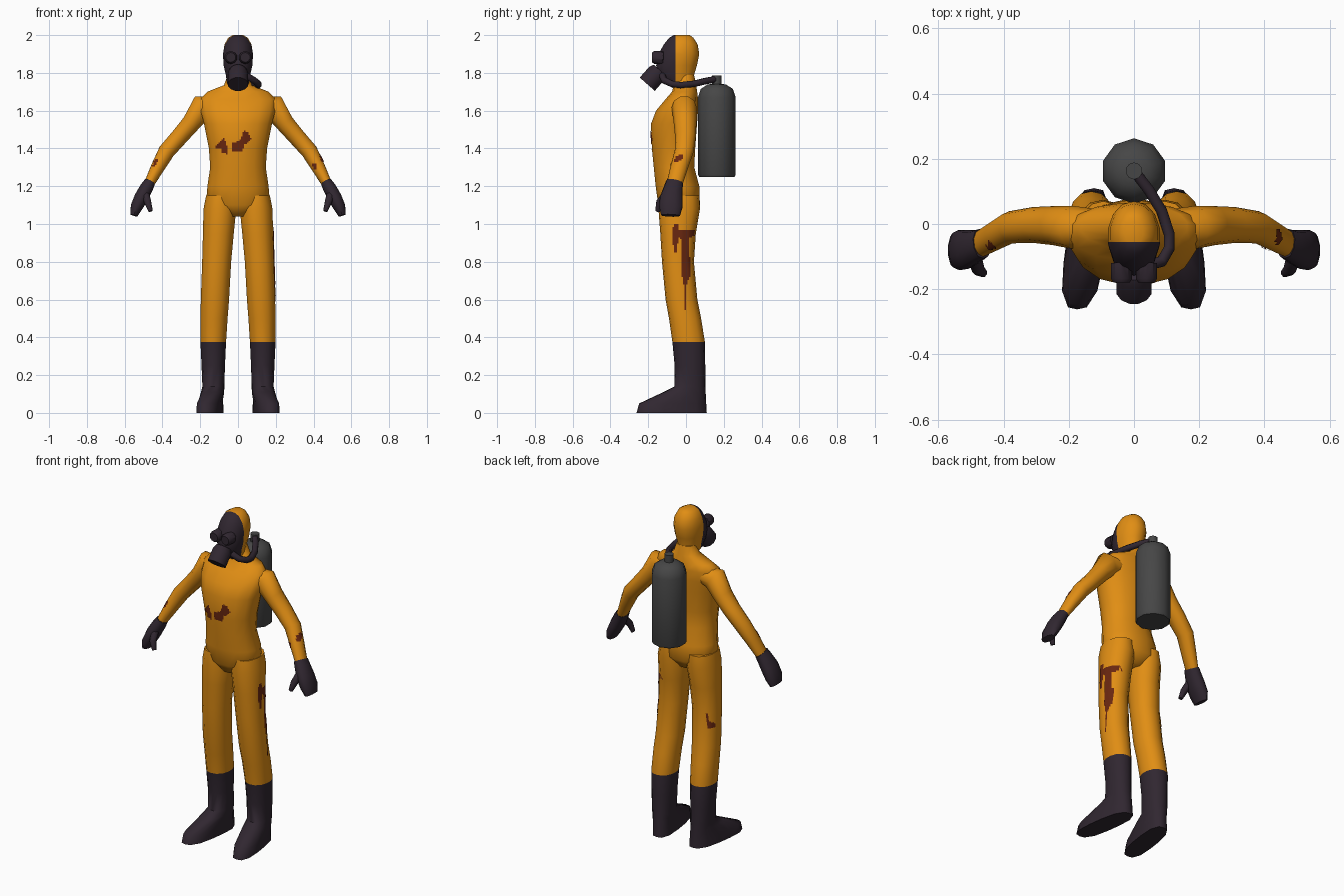
import bpy, bmesh, math
from mathutils import Vector

if "Cube" in bpy.data.objects:
    bpy.data.objects.remove(bpy.data.objects["Cube"])

def mat(name, rgb):
    m = bpy.data.materials.new(name)
    m.diffuse_color = (*rgb, 1)
    m.use_nodes = True
    m.node_tree.nodes["Principled BSDF"].inputs["Base Color"].default_value = m.diffuse_color
    return m

ORANGE = mat("orange suit", (0.75, 0.27, 0.007))
DARK = mat("dark rubber", (0.03, 0.02, 0.03))
GREY = mat("grey metal", (0.062, 0.062, 0.062))
STAIN = mat("rusty stain", (0.14, 0.02, 0.005))
Y, Z = Vector((0, 1, 0)), Vector((0, 0, 1))

def finish(bm, name, mats, rule=None, angle=50):
    bmesh.ops.recalc_face_normals(bm, faces=bm.faces)
    if rule:
        for f in bm.faces:
            f.material_index = rule(f.calc_center_median())
    me = bpy.data.meshes.new(name)
    bm.to_mesh(me)
    bm.free()
    for m in mats:
        me.materials.append(m)
    ob = bpy.data.objects.new(name, me)
    bpy.context.collection.objects.link(ob)
    if angle:
        bpy.ops.object.select_all(action='DESELECT')
        ob.select_set(True)
        bpy.context.view_layer.objects.active = ob
        bpy.ops.object.shade_smooth_by_angle(angle=math.radians(angle))
    return ob

def loft(rings, n=12, d=None, ref=Y, power=2.0, shear=None, flip=1):
    """Skin of superellipse rings (centre, a, b); b lies along ref, a across it."""
    bm = bmesh.new()
    cs = [Vector(r[0]) for r in rings]
    loops = []
    for i, (c, a, b) in enumerate(rings):
        t = d or (cs[min(i + 1, len(cs) - 1)] - cs[max(i - 1, 0)])
        t = Vector(t).normalized()
        v = (ref - t * ref.dot(t)).normalized()
        u = v.cross(t)
        loop = []
        for k in range(n):
            w = 2 * math.pi * (k + 0.5) / n
            p = power[i] if isinstance(power, list) else power
            co, si = math.cos(w), math.sin(w)
            s = (abs(co) ** p + abs(si) ** p) ** (-1 / p)
            q = cs[i] + u * (a * co * s) + v * (b * si * s)
            if shear:
                q.x -= shear[i] * q.y
            q.x *= flip
            loop.append(bm.verts.new(q))
        loops.append(loop)
    for A, B in zip(loops, loops[1:]):
        for k in range(n):
            bm.faces.new((A[k], A[(k + 1) % n], B[(k + 1) % n], B[k]))
    bm.faces.new(loops[0])
    bm.faces.new(loops[-1])
    return bm

def stack(rows):
    """Rows of (z, x centre, half width, y front, y back) as rings."""
    return [((x, (y0 + y1) / 2, z), hx, (y1 - y0) / 2) for z, x, hx, y0, y1 in rows]

# torso
torso = stack([(1.04, 0, .06, -.11, .03), (1.10, 0, .172, -.148, .075), (1.20, 0, .164, -.162, .072),
               (1.30, 0, .149, -.172, .045), (1.40, 0, .156, -.182, .05), (1.53, 0, .182, -.187, .06),
               (1.60, 0, .20, -.16, .065), (1.66, 0, .205, -.11, .065), (1.70, 0, .165, -.075, .06),
               (1.735, 0, .075, -.065, .055), (1.79, 0, .055, -.05, .043)])
finish(loft(torso, 16, d=Z, power=2.2), "torso", [ORANGE], angle=70)

# head: hood behind, mask in front of a clean cut
head = stack([(1.72, 0, .05, -.07, .045), (1.75, 0, .06, -.125, .043), (1.79, 0, .066, -.152, .043),
              (1.84, 0, .078, -.158, .058), (1.90, 0, .081, -.145, .07), (1.95, 0, .073, -.118, .062),
              (1.985, 0, .054, -.09, .04), (2.0, 0, .028, -.065, .02)])
bm = loft(head, 14, d=Z, power=2.1)
bmesh.ops.bisect_plane(bm, geom=bm.verts[:] + bm.edges[:] + bm.faces[:],
                       plane_co=(0, -.056, 0), plane_no=(0, 1, 0))
finish(bm, "hood_and_mask", [ORANGE, DARK], lambda c: int(c.y < -.056), 60)

# mask filter canister
axis = Vector((0, -.66, -.75))
c = Vector((0, -.205, 1.74))
finish(loft([(c - axis * .1, .045, .045), (c - axis * .075, .055, .055), (c, .055, .055)],
            12, d=axis, ref=Vector((1, 0, 0))), "filter_canister", [DARK], angle=35)

# air hose
path = [(.045, -.125, 1.785), (.085, -.115, 1.76), (.108, -.075, 1.742), (.108, -.03, 1.735),
        (.085, .04, 1.742), (.045, .105, 1.757), (0, .163, 1.768)]
finish(loft([(p, .018, .018) for p in path], 8, ref=Z), "air_hose", [DARK])

# air tank with domed top and valve
tank = [(1.25, .094), (1.262, .1), (1.67, .1), (1.715, .085), (1.738, .05), (1.742, .026), (1.786, .026)]
finish(loft([((0, .163, z), r, r) for z, r in tank], 10, d=Z), "air_tank", [GREY], angle=40)

for side, s in (("left", -1), ("right", 1)):
    # goggle eyepiece
    finish(loft([((.038, -.12, 1.88), .034, .034), ((.038, -.168, 1.882), .034, .034),
                 ((.038, -.18, 1.882), .026, .026)], 10, ref=Z, flip=s),
           side + "_eyepiece", [DARK], angle=35)

    # leg running into a tall boot, toes turned slightly out
    leg = stack([(1.15, .095, .075, -.14, .07), (1.08, .096, .088, -.146, .074), (.95, .104, .083, -.136, .052),
                 (.80, .113, .078, -.127, .042), (.60, .122, .076, -.108, .06), (.50, .127, .073, -.09, .08),
                 (.375, .131, .069, -.072, .10), (.25, .131, .063, -.06, .102), (.14, .131, .058, -.06, .102),
                 (.11, .134, .06, -.12, .104), (.05, .138, .06, -.248, .107), (0, .138, .062, -.262, .11)])
    finish(loft(leg, 14, d=Z, power=[2.2] * 8 + [2.5, 2.6, 3, 3], flip=s,
                shear=[0] * 8 + [.03, .08, .14, .14]),
           side + "_leg_and_boot", [ORANGE, DARK], lambda c: int(c.z < .375), 60)

    # arm
    arm = [((.11, -.01, 1.625), .05, .055), ((.19, -.01, 1.618), .072, .066), ((.247, -.005, 1.535), .052, .06),
           ((.31, -.003, 1.462), .048, .055), ((.378, -.01, 1.385), .046, .05),
           ((.425, -.036, 1.30), .038, .046), ((.475, -.063, 1.205), .027, .042)]
    finish(loft(arm, 10, flip=s), side + "_arm", [ORANGE], angle=70)

    # glove with thumb
    glove = [((.467, -.06, 1.222), .030, .046), ((.485, -.068, 1.19), .036, .05), ((.512, -.078, 1.14), .038, .06),
             ((.537, -.08, 1.09), .033, .062), ((.552, -.082, 1.045), .02, .05)]
    finish(loft(glove, 10, power=2.4, flip=s), side + "_glove", [DARK])
    thumb = [((.49, -.10, 1.16), .022, .022), ((.478, -.14, 1.115), .02, .02), ((.462, -.15, 1.068), .012, .014)]
    finish(loft(thumb, 8, flip=s), side + "_thumb", [DARK])

def inside(p, poly):
    hit = False
    for (x1, y1), (x2, y2) in zip(poly, poly[1:] + poly[:1]):
        if (y1 > p[1]) != (y2 > p[1]) and p[0] < (x2 - x1) * (p[1] - y1) / (y2 - y1) + x1:
            hit = not hit
    return hit

def stain(name, poly, look, step=.008):
    """Thin patch projected on the suit along look; poly is (x or y, z)."""
    bpy.context.view_layer.update()
    dg = bpy.context.evaluated_depsgraph_get()
    look = Vector(look)
    bm, cache = bmesh.new(), {}

    def corner(i, j):
        if (i, j) not in cache:
            h, v = i * step, j * step
            o = Vector((h, 0, v)) if look.y else Vector((0, h, v))
            ok, p, *_ = bpy.context.scene.ray_cast(dg, o - look * 2, look)
            cache[i, j] = bm.verts.new(p - look * .004) if ok else None
        return cache[i, j]

    us, vs = [[int(q[k] // step) for q in poly] for k in (0, 1)]
    for i in range(min(us), max(us) + 1):
        for j in range(min(vs), max(vs) + 1):
            if inside(((i + .5) * step, (j + .5) * step), poly):
                q = [corner(i, j), corner(i + 1, j), corner(i + 1, j + 1), corner(i, j + 1)]
                if all(q):
                    deep = [v.co.dot(look) for v in q]
                    if max(deep) - min(deep) < .03:
                        f = bm.faces.new(q)
                        f.normal_update()
                        if f.normal.dot(look) > 0:
                            f.normal_flip()
    bmesh.ops.delete(bm, geom=[v for v in bm.verts if not v.link_faces], context='VERTS')
    finish(bm, name, [STAIN])

# stains on chest, forearms and thighs
stain("chest_stain_a", [(-.13, 1.405), (-.075, 1.455), (-.062, 1.43), (-.055, 1.37), (-.085, 1.375), (-.09, 1.4)], (0, 1, 0))
stain("chest_stain_b", [(-.03, 1.385), (-.03, 1.43), (.01, 1.44), (.03, 1.495), (.05, 1.49), (.07, 1.45),
                        (.035, 1.42), (.02, 1.385)], (0, 1, 0))
stain("right_thigh_stain", [(-.075, .94), (-.065, 1.0), (-.04, 1.0), (-.035, .965), (.045, .965), (.045, .935),
                            (.02, .93), (.015, .85), (.025, .8), (.02, .72), (.003, .68), (.003, .545),
                            (-.008, .545), (-.012, .68), (-.025, .75), (-.02, .92), (-.04, .93), (-.05, .85),
                            (-.062, .85)], (-1, 0, 0))
stain("left_thigh_stain", [(-.01, .71), (.03, .71), (.035, .8), (.022, .8), (.02, .75), (-.01, .735)], (1, 0, 0))
stain("right_arm_stain", [(-.065, 1.325), (-.055, 1.36), (-.015, 1.37), (-.02, 1.34)], (-1, 0, 0))
stain("right_forearm_stain", [(.39, 1.32), (.41, 1.325), (.42, 1.29), (.405, 1.285)], (0, 1, 0))
stain("left_forearm_stain", [(-.455, 1.305), (-.455, 1.34), (-.42, 1.345), (-.435, 1.31)], (0, 1, 0))
